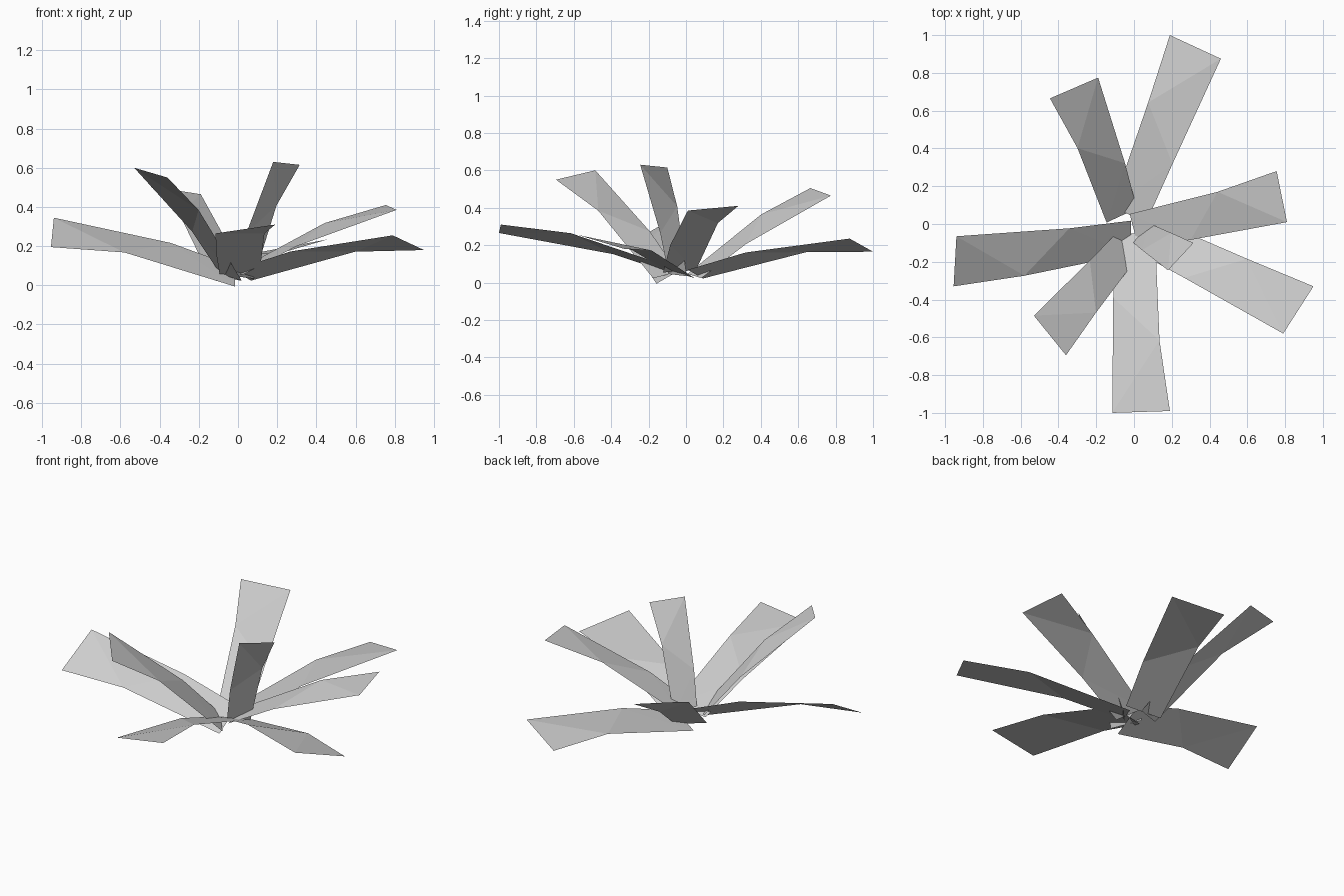
import bpy
import bmesh
from mathutils import Vector

cube = bpy.data.objects.get("Cube")
if cube:
    bpy.data.objects.remove(cube, do_unlink=True)

# Single grey leaf colour
grey = bpy.data.materials.new("light_grey")
grey.use_nodes = True
colour = (0.61, 0.61, 0.61, 1.0)
grey.diffuse_color = colour
grey.node_tree.nodes["Principled BSDF"].inputs["Base Color"].default_value = colour

# Shared blade shape, as fractions of its length: along, to the left, bulge
BASE_LEFT, BASE_RIGHT = (0, 0.105, 0), (0, -0.105, 0)
MID_LEFT, MID_RIGHT = (0.62, 0.12, 0.052), (0.36, -0.13, 0.033)


def make_leaf(name, root, tip_left, tip_right):
    """Build one folded, tapering leaf from its root centre to its tip edge."""
    root, tip_left, tip_right = Vector(root), Vector(tip_left), Vector(tip_right)
    axis = (tip_left + tip_right) / 2 - root
    length = axis.length
    axis.normalize()
    side = tip_left - tip_right
    side = (side - axis * side.dot(axis)).normalized()
    up = axis.cross(side)

    def place(shape):
        along, left, bulge = shape
        return root + (axis * along + side * left + up * bulge) * length

    bm = bmesh.new()
    bl, br, ml, mr = [bm.verts.new(place(s))
                      for s in (BASE_LEFT, BASE_RIGHT, MID_LEFT, MID_RIGHT)]
    tl, tr = bm.verts.new(tip_left), bm.verts.new(tip_right)
    # Two folded segments, each split along its crease
    for tri in ((bl, br, mr), (bl, mr, ml), (ml, mr, tr), (ml, tr, tl)):
        bm.faces.new(tri)
    mesh = bpy.data.meshes.new(name)
    bm.to_mesh(mesh)
    bm.free()
    mesh.materials.append(grey)
    leaf = bpy.data.objects.new(name, mesh)
    bpy.context.collection.objects.link(leaf)
    return leaf


# Leaves around the root: root centre, left tip corner, right tip corner
make_leaf("leaf_back_left_side", (-0.025, 0.05, 0.045), (0.19, 1.0, 0.165), (0.46, 0.875, 0.235))
make_leaf("leaf_back_right_side", (-0.065, 0.045, 0.035), (-0.445, 0.665, 0.505), (-0.19, 0.775, 0.465))
make_leaf("leaf_left", (0, -0.035, 0.06), (0.755, 0.28, 0.41), (0.81, 0.01, 0.385))
make_leaf("leaf_front_left_side", (0.02, -0.04, 0.05), (0.95, -0.33, 0.18), (0.79, -0.58, 0.255))
make_leaf("leaf_front", (0.01, -0.05, 0.055), (0.19, -0.99, 0.31), (-0.115, -1.0, 0.265))
make_leaf("leaf_front_right_side", (-0.035, -0.11, 0.04), (-0.36, -0.695, 0.55), (-0.53, -0.485, 0.6))
make_leaf("leaf_right", (-0.015, -0.07, 0.045), (-0.955, -0.33, 0.195), (-0.94, -0.065, 0.345))
make_leaf("leaf_short_upright", (0.035, -0.045, 0.04), (0.315, -0.1, 0.615), (0.18, -0.245, 0.63))
